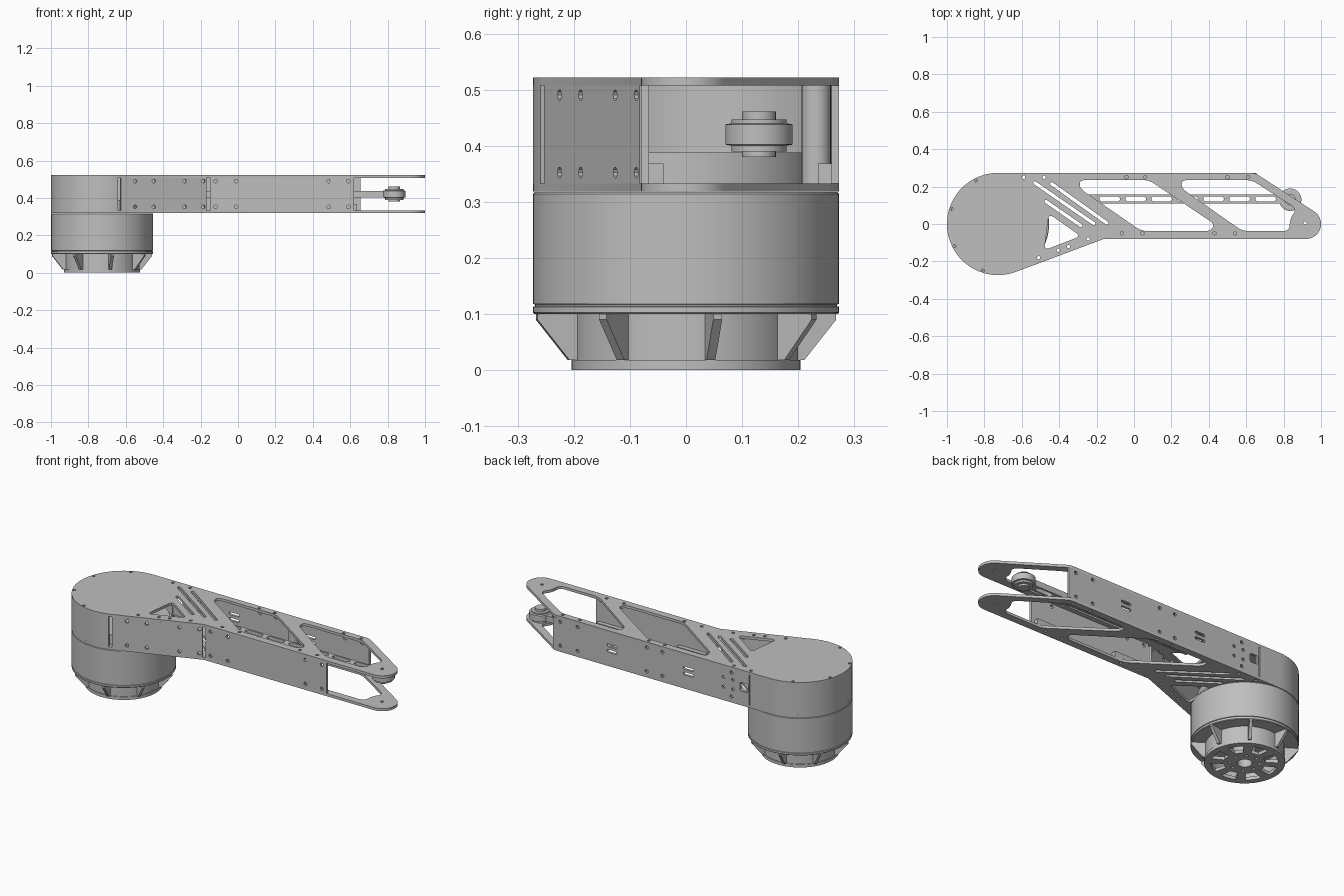
import bpy, bmesh, math
from mathutils import Matrix, Vector

cube = bpy.data.objects.get("Cube")
if cube:
    bpy.data.objects.remove(cube, do_unlink=True)

GREY = (0.52, 0.52, 0.52, 1)
metal = bpy.data.materials.new("plain_grey")
metal.use_nodes = True
metal.diffuse_color = GREY
metal.node_tree.nodes["Principled BSDF"].inputs["Base Color"].default_value = GREY

MX, MR = -0.727, 0.273        # motor axis and radius
FLOOR, LOW, HIGH, TOP = 0.318, 0.333, 0.507, 0.522
THICK = 0.014


def finish(name, me, matrix=None):
    if matrix:
        me.transform(matrix)
    bm = bmesh.new()
    bm.from_mesh(me)
    bmesh.ops.remove_doubles(bm, verts=bm.verts, dist=1e-5)
    bmesh.ops.recalc_face_normals(bm, faces=bm.faces)
    bm.to_mesh(me)
    bm.free()
    me.materials.clear()
    me.materials.append(metal)
    ob = bpy.data.objects.new(name, me)
    bpy.context.collection.objects.link(ob)
    bpy.ops.object.select_all(action='DESELECT')
    ob.select_set(True)
    bpy.context.view_layer.objects.active = ob
    bpy.ops.object.shade_smooth_by_angle(angle=math.radians(30))
    return ob


def prism(name, loops, z0, z1, matrix=None):
    """Extrude the first loop from z0 to z1; the other loops are holes."""
    cu = bpy.data.curves.new(name, 'CURVE')
    cu.dimensions, cu.fill_mode, cu.extrude = '2D', 'BOTH', (z1 - z0) / 2
    for loop in loops:
        sp = cu.splines.new('POLY')
        sp.points.add(len(loop) - 1)
        for p, (x, y) in zip(sp.points, loop):
            p.co = (x, y, 0, 1)
        sp.use_cyclic_u = True
    tmp = bpy.data.objects.new("tmp", cu)
    bpy.context.collection.objects.link(tmp)
    dg = bpy.context.evaluated_depsgraph_get()
    me = bpy.data.meshes.new_from_object(tmp.evaluated_get(dg))
    bpy.data.objects.remove(tmp, do_unlink=True)
    me.transform(Matrix.Translation((0, 0, (z0 + z1) / 2)))
    return finish(name, me, matrix)


def lathe(name, profile, cx, cy, steps=72):
    bm = bmesh.new()
    vs = [bm.verts.new((r, 0, z)) for r, z in profile]
    es = [bm.edges.new(pair) for pair in zip(vs, vs[1:])]
    bmesh.ops.spin(bm, geom=vs + es, axis=(0, 0, 1), cent=(0, 0, 0),
                   angle=math.tau, steps=steps, use_duplicate=False)
    me = bpy.data.meshes.new(name)
    bm.to_mesh(me)
    bm.free()
    return finish(name, me, Matrix.Translation((cx, cy, 0)))


def arc(cx, cy, r, a0, a1, n=12):
    angles = [math.radians(a0 + (a1 - a0) * i / n) for i in range(n + 1)]
    return [(cx + r * math.cos(a), cy + r * math.sin(a)) for a in angles]


def circle(cx, cy, r, n=16):
    return arc(cx, cy, r, 0, 360, n)[:-1]


def slot(a, b, w):
    ang = math.degrees(math.atan2(b[1] - a[1], b[0] - a[0]))
    return arc(*b, w / 2, ang - 90, ang + 90, 6) + arc(*a, w / 2, ang + 90, ang + 270, 6)


def rect(x0, y0, x1, y1):
    return [(x0, y0), (x1, y0), (x1, y1), (x0, y1)]


def rounded(pts, r, n=5):
    out = []
    for i, p in enumerate(pts):
        p, a, b = Vector(p), Vector(pts[i - 1]), Vector(pts[(i + 1) % len(pts)])
        a = p + (a - p).normalized() * min(r, (a - p).length * 0.45)
        b = p + (b - p).normalized() * min(r, (b - p).length * 0.45)
        for k in range(n + 1):
            t = k / n
            out.append(tuple(a * (1 - t) ** 2 + p * 2 * t * (1 - t) + b * t * t))
    return out


def upright(origin, direction):
    """Frame whose x runs along direction, y runs up and z points sideways."""
    d = Vector((*direction, 0)).normalized()
    side = d.cross(Vector((0, 0, 1)))
    m = Matrix((d, (0, 0, 1), side)).transposed().to_4x4()
    m.translation = (*origin, 0)
    return m


# Arm plates: teardrop outline with windows, slots and screw holes
outline = (arc(MX, 0, MR, 90, 290.5, 56) + [(-0.161, -0.08)]
           + arc(0.92, 0, 0.08, -90, 57, 20) + [(0.675, 0.255), (0.655, 0.268), (0.63, MR)])
windows = [
    rounded([(-0.29, 0.235), (0.08, 0.235), (0.43, 0.0), (0.41, -0.038),
             (0.04, -0.038), (-0.29, 0.19)], 0.035),
    rounded([(0.255, 0.235), (0.63, 0.235), (0.87, 0.08), (0.835, 0.03),
             (0.83, -0.038), (0.58, -0.038), (0.255, 0.19)], 0.035),
    rounded([(-0.455, 0.055), (-0.285, -0.065), (-0.48, -0.14)], 0.03),
]
slots = [slot((-0.44, 0.215), (-0.145, 0.005), 0.018),
         slot((-0.53, 0.22), (-0.215, 0.002), 0.018),
         slot((-0.47, 0.12), (-0.285, -0.008), 0.018)]
screws = [(x, 0.25) for x in (-0.59, -0.48, -0.04, 0.06, 0.5, 0.61)]
screws += [(x, -0.05) for x in (-0.065, 0.045, 0.43, 0.54)]
screws += [(-0.51, -0.18), (-0.405, -0.14), (-0.35, -0.12), (-0.245, -0.08), (0.915, 0.005)]
holes = [circle(x, y, 0.009, 10) for x, y in screws]
for a in (117, 162, 207, 252):
    holes += [circle(*arc(MX, 0, 0.261, a, a, 1)[0], 0.008, 10)]
for name, z0, z1 in (("lower_plate", FLOOR, LOW), ("upper_plate", HIGH, TOP)):
    prism(name, [outline] + windows + slots + holes, z0, z1)

# Curved housing shell over the motor
shell = ([(-0.6, MR)] + arc(MX, 0, MR, 90, 288, 56)
         + arc(MX, 0, MR - THICK, 288, 90, 56) + [(-0.6, MR - THICK)])
prism("housing_shell", [shell], LOW, HIGH)


# Side walls between the plates
def wall(name, p, q, hole_x, extra=()):
    length = (Vector(q) - Vector(p)).length
    cuts = [circle(x, z, 0.01, 10) for x in hole_x for z in (0.352, 0.49)]
    m = upright(p, Vector(q) - Vector(p))
    prism(name, [rect(0, LOW, length, HIGH)] + cuts + list(extra), -THICK, 0, m)


wall("front_wall", (-0.15, -0.08), (0.62, -0.08), (0.03, 0.14, 0.635, 0.74))
wall("slanted_wall", (-0.625, -0.2535), (-0.168, -0.0826), (0.08, 0.187, 0.363, 0.47))
END = 0.655
vents = [slot((END - x - 0.025, z), (END - x + 0.025, z), 0.016)
         for x in (0.28, -0.206) for z in (0.405, 0.437)]
vents += [circle(END - x, z, 0.009, 10) for x in (-0.43, -0.49) for z in (0.395, 0.45)]
port = rounded(rect(END + 0.535, 0.4, END + 0.585, 0.45), 0.01)
wall("back_wall", (END, MR), (-0.594, MR),
     [END - x for x in (-0.48, -0.04, 0.06, 0.5, 0.61)], vents + [port])

# Corner mounting blocks and spacer post
for i, x in enumerate((-0.01, 0.5)):
    prism(f"front_block_{i}", [rect(x - 0.08, -0.066, x + 0.1, -0.04)], LOW, 0.368)
for i, x in enumerate((0.01, 0.555)):
    prism(f"back_block_{i}", [rect(x - 0.08, 0.235, x + 0.08, 0.259)], LOW, 0.368)
prism("spacer_post", [circle(0.19, 0.232, 0.026, 24)], LOW, HIGH)

# Tensioner bar with long slots, and its idler wheel
bar_slots = [slot((x, 0.134), (x + 0.082, 0.134), 0.028)
             for x in (-0.171 + 0.139 * k for k in range(7))]
prism("tensioner_bar", [rect(-0.25, 0.11, 0.8, 0.158)] + bar_slots, 0.403, 0.437)
lathe("idler_wheel", [(0, 0.38), (0.03, 0.38), (0.03, 0.39), (0.049, 0.39), (0.049, 0.4),
                      (0.06, 0.402), (0.06, 0.438), (0.049, 0.44), (0.049, 0.447),
                      (0.03, 0.447), (0.03, 0.461), (0, 0.461)], 0.835, 0.13, 40)

# Motor can with a thin groove, and the rotor top inside the housing
lathe("motor_can", [(0, 0.1), (0.27, 0.1), (MR, 0.103), (MR, 0.113), (0.269, 0.114),
                    (0.269, 0.117), (MR, 0.118), (MR, 0.314), (0.27, 0.3175), (0, 0.3175)], MX, 0)
lathe("motor_top", [(0, LOW), (0.24, LOW), (0.24, 0.388), (0, 0.388)], MX, 0)

# Motor foot: spoked cover, inner ring, hub and eight tapered ribs
cover = [circle(MX, 0, 0.204, 72), circle(MX, 0, 0.038, 24)]
for k in range(8):
    a = 12 + 45 * k
    cover.append(rounded(arc(MX, 0, 0.17, a + 8, a + 37, 5)
                         + arc(MX, 0, 0.105, a + 34, a + 11, 4), 0.008, 2))
    cover.append(circle(*arc(MX, 0, 0.075, a, a, 1)[0], 0.01, 10))
prism("foot_cover", cover, 0, 0.018)
prism("foot_ring", [circle(MX, 0, 0.2, 72), circle(MX, 0, 0.18, 72)], 0.018, 0.1)
prism("foot_hub", [circle(MX, 0, 0.058, 32), circle(MX, 0, 0.038, 24)], 0.018, 0.1)
rib = [(0.19, 0.1), (0.272, 0.1), (0.272, 0.09), (0.214, 0.018), (0.19, 0.018)]
for k in range(8):
    a = math.radians(12 + 45 * k)
    prism(f"foot_rib_{k}", [rib], -0.008, 0.008, upright((MX, 0), (math.cos(a), math.sin(a))))
